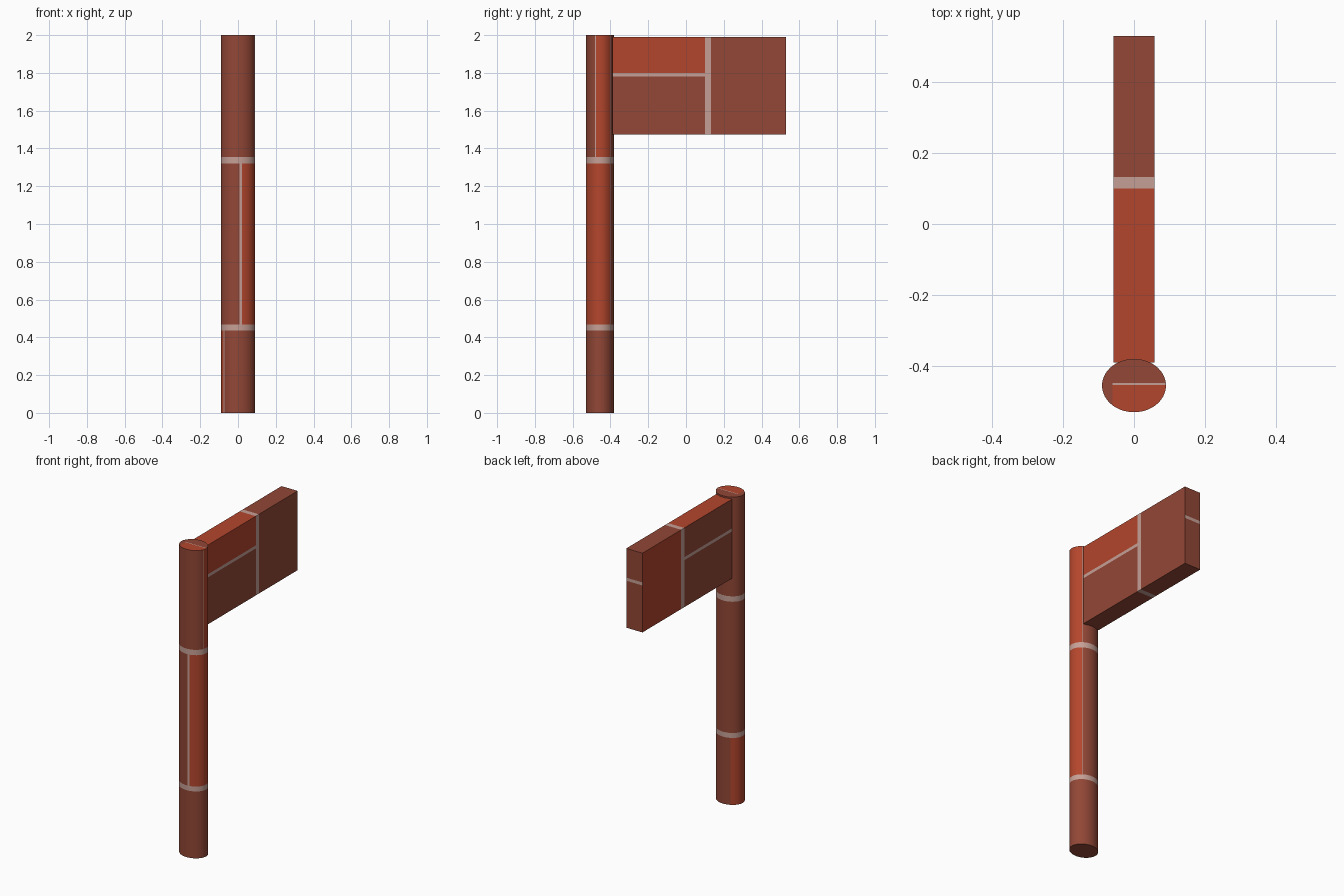
import bpy, bmesh, math

if "Cube" in bpy.data.objects:
    bpy.data.objects.remove(bpy.data.objects["Cube"])

def make_mat(name, srgb):
    lin = [((c / 255 + 0.055) / 1.055) ** 2.4 for c in srgb]
    m = bpy.data.materials.new(name)
    m.diffuse_color = (*lin, 1)
    m.use_nodes = True
    m.node_tree.nodes["Principled BSDF"].inputs["Base Color"].default_value = m.diffuse_color
    return m

MATS = [make_mat("brown_brick", (146, 71, 54)),
        make_mat("orange_brick", (180, 70, 45)),
        make_mat("pale_mortar", (198, 160, 150))]
BROWN, ORANGE, MORTAR = range(3)

def finish(bm, name, rule):
    bm.normal_update()
    for f in bm.faces:
        f.material_index = rule(f.calc_center_median(), f.normal)
    me = bpy.data.meshes.new(name)
    bm.to_mesh(me)
    bm.free()
    ob = bpy.data.objects.new(name, me)
    bpy.context.collection.objects.link(ob)
    for m in MATS:
        me.materials.append(m)
    return ob

def cut(bm, faces, co, no):
    geom = set(faces)
    for f in faces:
        geom.update(f.edges)
        geom.update(f.verts)
    bmesh.ops.bisect_plane(bm, geom=list(geom), plane_co=co, plane_no=no)

# Post: oval column with brick courses
CY, RX, RY = -0.455, 0.09, 0.075
SEAMS = [48, 51, 121, 212, 218, 275, 283, 340, 343]
angles = sorted(set(range(0, 360, 6)) | set(SEAMS))
levels = [0, 0.435, 0.467, 1.32, 1.355, 2.0]
bm = bmesh.new()
rings = [[bm.verts.new((RX * math.cos(math.radians(a)),
                        CY + RY * math.sin(math.radians(a)), z)) for a in angles]
         for z in levels]
n = len(angles)
for lo, hi in zip(rings, rings[1:]):
    for i in range(n):
        j = (i + 1) % n
        bm.faces.new((lo[i], lo[j], hi[j], hi[i]))
bm.faces.new(rings[0][::-1])
bm.faces.new(rings[-1])
for co, no in [((-0.06, 0, 0), (1, 0, 0)), ((0, -0.453, 0), (0, 1, 0)),
               ((0, -0.448, 0), (0, 1, 0))]:
    bm.normal_update()
    cut(bm, [f for f in bm.faces if f.normal.z > 0.9], co, no)

def post_rule(c, nrm):
    if nrm.z > 0.9:                                  # top cap
        if c.x < -0.06 or c.y > -0.448:
            return BROWN
        return MORTAR if c.y > -0.453 else ORANGE
    if nrm.z < -0.9:
        return BROWN
    a = math.degrees(math.atan2((c.y - CY) / RY, c.x / RX)) % 360
    if 0.435 < c.z < 0.467 or 1.32 < c.z < 1.355:    # mortar courses
        return MORTAR
    if c.z < 0.435:
        return MORTAR if 212 < a < 218 else ORANGE if 121 < a < 212 else BROWN
    if 48 < a < 51:
        return MORTAR
    start, end = (275, 283) if c.z < 1.32 else (340, 343)
    if start < a < end:
        return MORTAR
    return ORANGE if a > end or a < 48 else BROWN

post = finish(bm, "post", post_rule)
bpy.context.view_layer.objects.active = post
post.select_set(True)
bpy.ops.object.shade_smooth_by_angle(angle=math.radians(35))

# Sign board: flat slab with brick joints
X0, Y0, Y1, Z0, Z1 = 0.058, -0.39, 0.53, 1.475, 1.99
bm = bmesh.new()
bmesh.ops.create_cube(bm, size=1)
for v in bm.verts:
    v.co = (math.copysign(X0, v.co.x), Y1 if v.co.y > 0 else Y0, Z1 if v.co.z > 0 else Z0)
for y in (0.10, 0.132):
    cut(bm, bm.faces[:], (0, y, 0), (0, 1, 0))
for z in (1.78, 1.80):
    cut(bm, bm.faces[:], (0, 0, z), (0, 0, 1))

def board_rule(c, nrm):
    joint = 1.78 < c.z < 1.80
    if abs(nrm.y) > 0.9:                             # ends
        return MORTAR if joint else BROWN
    if 0.10 < c.y < 0.132:
        return MORTAR
    near = c.y < 0.10
    if nrm.z > 0.9:                                  # top
        return ORANGE if near else BROWN
    if nrm.z < -0.9:
        return BROWN
    if near and joint:
        return MORTAR
    if nrm.x > 0:                                    # right side
        return ORANGE if near and c.z > 1.79 else BROWN
    return BROWN if near else ORANGE                 # left side

finish(bm, "sign_board", board_rule)
